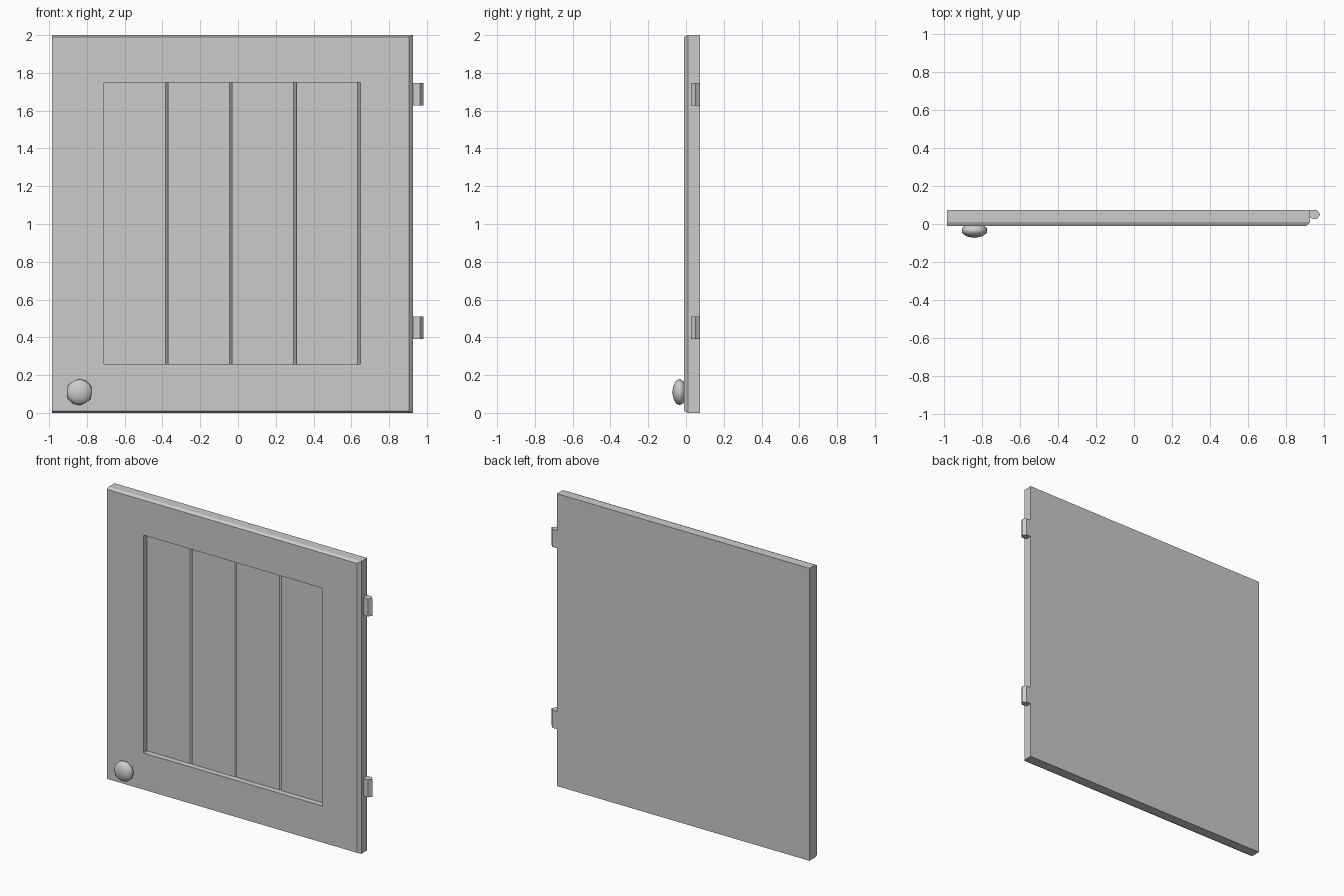
import bpy, bmesh

if "Cube" in bpy.data.objects:
    bpy.data.objects.remove(bpy.data.objects["Cube"])


def finish(name, bm):
    bmesh.ops.recalc_face_normals(bm, faces=bm.faces)
    me = bpy.data.meshes.new(name)
    bm.to_mesh(me)
    bm.free()
    ob = bpy.data.objects.new(name, me)
    bpy.context.collection.objects.link(ob)
    return ob


def loft(name, rings):
    """Join rings of equal point count into a capped solid."""
    bm = bmesh.new()
    loops = [[bm.verts.new(p) for p in r] for r in rings]
    n = len(loops[0])
    for a, b in zip(loops, loops[1:]):
        for i in range(n):
            j = (i + 1) % n
            bm.faces.new((a[i], a[j], b[j], b[i]))
    bm.faces.new(loops[0])
    bm.faces.new(loops[-1])
    return finish(name, bm)


def rect(x0, x1, z0, z1, y):
    return [(x0, y, z0), (x1, y, z0), (x1, y, z1), (x0, y, z1)]


def prism(name, profile, z0, z1):
    return loft(name, [[(x, y, z) for x, y in profile] for z in (z0, z1)])


LEFT, RIGHT = -0.985, 0.926
FRONT, BACK = -0.01, 0.073
PX0, PX1, PZ0, PZ1 = -0.709, 0.648, 0.26, 1.75

# Door frame: bevelled right, top and bottom edges, recessed opening
loft("door_frame", [
    rect(LEFT, RIGHT, 0, 2, BACK),
    rect(LEFT, RIGHT, 0, 2, 0.01),
    rect(LEFT, RIGHT - 0.02, 0.01, 1.99, FRONT),
    rect(PX0, PX1, PZ0, PZ1, FRONT),
    rect(PX0, PX1, PZ0, PZ1, 0.05),
])

# Four panel boards, each with a bevelled right edge
w = (PX1 - PX0) / 4
for i in range(4):
    a, b = PX0 + i * w, PX0 + (i + 1) * w
    prism(f"panel_board_{i + 1}",
          [(a, 0.03), (b - 0.015, 0.03), (b, 0.043), (b, 0.05), (a, 0.05)],
          PZ0, PZ1)

# Hinge barrels
hinge = [(0.926, 0.035), (0.94, 0.027), (0.963, 0.027),
         (0.981, 0.05), (0.963, 0.073), (0.926, 0.073)]
for name, z in (("lower_hinge", 0.39), ("upper_hinge", 1.627)):
    prism(name, hinge, z, z + 0.12)

# Flattened round knob
bpy.ops.mesh.primitive_ico_sphere_add(subdivisions=2, radius=1,
                                      location=(-0.84, -0.034, 0.11))
knob = bpy.context.object
knob.name = "knob"
knob.scale = (0.07, 0.039, 0.07)
bpy.ops.object.shade_smooth()
